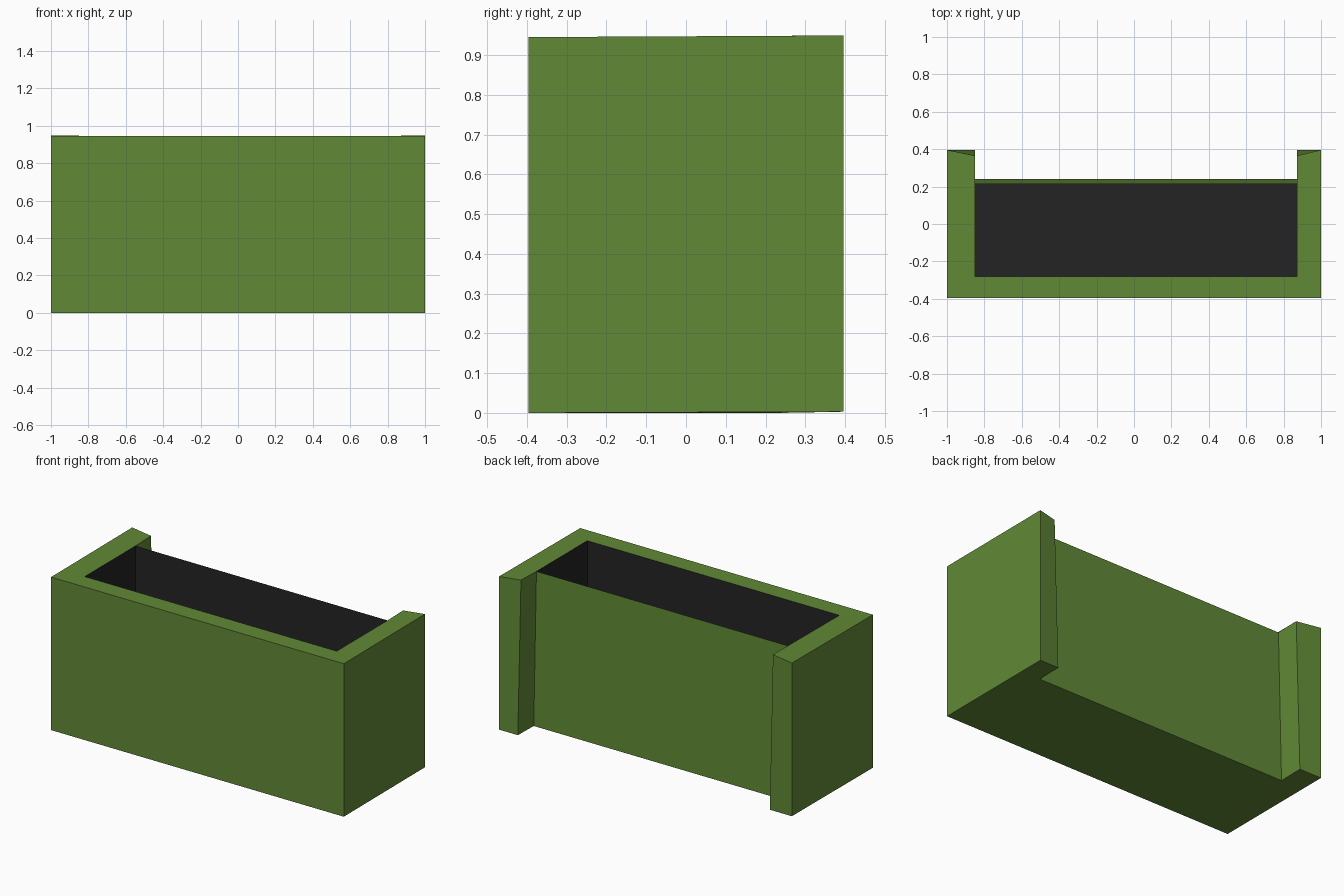
import bpy, bmesh

if "Cube" in bpy.data.objects:
    bpy.data.objects.remove(bpy.data.objects["Cube"])

def material(name, rgb):
    m = bpy.data.materials.new(name)
    m.diffuse_color = (*rgb, 1)
    m.use_nodes = True
    m.node_tree.nodes["Principled BSDF"].inputs["Base Color"].default_value = m.diffuse_color
    return m

green = material("olive_green", (0.120, 0.248, 0.037))
dark = material("dark_interior", (0.017, 0.017, 0.017))

H, D = 0.945, 0.396          # height, half depth
L, R = -0.85, 0.872          # inner faces of the side walls
F, B = -0.282, 0.214         # cavity front and back
FLOOR = 0.1

bm = bmesh.new()

def ring(points):
    return [bm.verts.new(p) for p in points]

# Outline: front corners, right fin, recessed back panel, left fin
def outline(z, fin_y, panel_y, lift):
    return ring([(-1, -D, z), (1, -D, z), (1, D, z + lift), (R, fin_y, z + lift),
                 (R, panel_y, z), (L, panel_y, z), (L, fin_y, z + lift), (-1, D, z + lift)])

bottom = outline(0, D, 0.24, 0.003)
top = outline(H, 0.365, B, 0.004)

# Outer walls
for i in range(8):
    j = (i + 1) % 8
    bm.faces.new((bottom[i], bottom[j], top[j], top[i]))

# Underside and rim around the opening
front_bottom = ring([(L, F, 0), (R, F, 0)])
front_top = ring([(L, F, H), (R, F, H)])
for o, (l, r) in ((bottom, front_bottom), (top, front_top)):
    bm.faces.new((o[0], o[1], r, l))
    bm.faces.new((o[1], o[2], o[3], o[4], r))
    bm.faces.new((o[0], l, o[5], o[6], o[7]))
bm.faces.new((*front_bottom, bottom[4], bottom[5]))

# Dark cavity
mouth = [front_top[0], front_top[1], top[4], top[5]]
base = ring([(L, F, FLOOR), (R, F, FLOOR), (R, B, FLOOR), (L, B, FLOOR)])
cavity = [bm.faces.new(base)]
for i in range(4):
    j = (i + 1) % 4
    cavity.append(bm.faces.new((mouth[i], mouth[j], base[j], base[i])))
for f in cavity:
    f.material_index = 1

bmesh.ops.recalc_face_normals(bm, faces=bm.faces[:])
mesh = bpy.data.meshes.new("planter_box")
bm.to_mesh(mesh)
bm.free()
mesh.materials.append(green)
mesh.materials.append(dark)
bpy.context.collection.objects.link(bpy.data.objects.new("planter_box", mesh))
